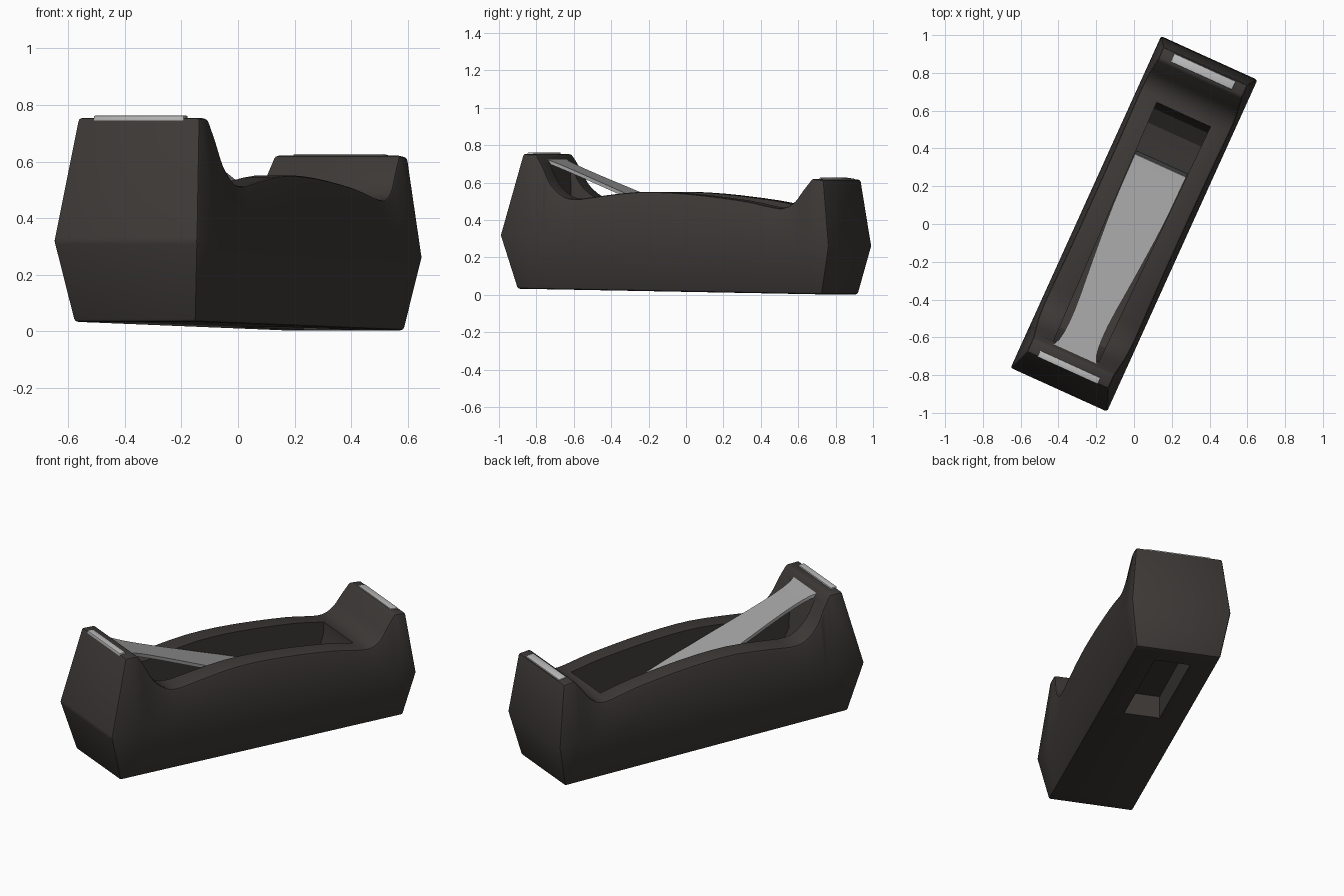
import bpy, bmesh, math

if "Cube" in bpy.data.objects:
    bpy.data.objects.remove(bpy.data.objects["Cube"])

TURN = math.radians(-24.4)   # the whole dispenser stands turned about z


def material(name, rgb):
    m = bpy.data.materials.new(name)
    m.diffuse_color = (*rgb, 1)
    m.use_nodes = True
    m.node_tree.nodes["Principled BSDF"].inputs["Base Color"].default_value = m.diffuse_color
    return m


def loft(name, rings, mat=None, caps=True):
    """Skin closed rings of points into one turned object."""
    bm = bmesh.new()
    vs = [[bm.verts.new(p) for p in r] for r in rings]
    n = len(rings[0])
    for a, b in zip(vs, vs[1:]):
        for i in range(n):
            j = (i + 1) % n
            bm.faces.new((a[i], a[j], b[j], b[i]))
    if caps:
        for r in (vs[0], vs[-1]):
            if n == 6:      # split the end face at the crease
                bm.faces.new((r[0], r[1], r[4], r[5]))
                bm.faces.new((r[1], r[2], r[3], r[4]))
            else:
                bm.faces.new(r)
    bmesh.ops.recalc_face_normals(bm, faces=bm.faces)
    me = bpy.data.meshes.new(name)
    bm.to_mesh(me)
    bm.free()
    ob = bpy.data.objects.new(name, me)
    bpy.context.collection.objects.link(ob)
    ob.rotation_euler.z = TURN
    if mat:
        me.materials.append(mat)
    return ob


def box(name, u, v0, v1, z0, z1, mat=None, tilt=0.0):
    return loft(name, [[(-u, v, z0 + t), (u, v, z0 + t), (u, v, z1 + t), (-u, v, z1 + t)]
                       for v, t in ((v0, 0), (v1, tilt))], mat)


def finish(ob, bevel=0.0, cutters=(), angle=30):
    if bevel:
        b = ob.modifiers.new("bevel", 'BEVEL')
        b.width, b.segments = bevel, 2
        b.limit_method, b.angle_limit = 'ANGLE', math.radians(25)
    for c in cutters:
        m = ob.modifiers.new("cut", 'BOOLEAN')
        m.operation, m.object, m.solver = 'DIFFERENCE', c, 'EXACT'
    bpy.ops.object.select_all(action='DESELECT')
    ob.select_set(True)
    bpy.context.view_layer.objects.active = ob
    bpy.ops.object.convert(target='MESH')
    bpy.ops.object.shade_smooth_by_angle(angle=math.radians(angle))
    for c in cutters:
        bpy.data.objects.remove(c)


def spline(pts, steps):
    out = []
    for i in range(len(pts) - 1):
        p = [pts[max(0, min(len(pts) - 1, i + k))] for k in (-1, 0, 1, 2)]
        for s in range(steps):
            t = s / steps
            out.append(tuple(0.5 * (2 * b + (c - a) * t + (2 * a - 5 * b + 4 * c - d) * t * t
                                    + (3 * b - a - 3 * c + d) * t ** 3)
                             for a, b, c, d in zip(*p)))
    return out + [pts[-1]]


dark = material("dark_plastic", (0.045, 0.04, 0.037))
grey = material("grey_metal", (0.36, 0.36, 0.36))
pale = material("pale_metal", (0.5, 0.5, 0.5))

# Body: six-sided section with a mid-height crease, following the curved rim
rim = spline([(-0.775, 0.752), (-0.735, 0.69), (-0.68, 0.59), (-0.60, 0.525), (-0.52, 0.513),
              (-0.44, 0.522), (-0.17, 0.55), (0.11, 0.542), (0.44, 0.505), (0.63, 0.468),
              (0.70, 0.468), (0.755, 0.50), (0.80, 0.56), (0.85, 0.622)], 3)


def section(vb, vc, vt, zt):
    zb, zc = 0.018 - 0.017 * vb, 0.29 - 0.03 * vc
    ut = 0.28 - 0.1 * (zt - zc)
    return [(-0.237, vb, zb), (-0.28, vc, zc), (-ut, vt, zt),
            (ut, vt, zt), (0.28, vc, zc), (0.237, vb, zb)]


body = loft("body", [section(-0.885, -0.965, -0.85, 0.755)]
            + [section(v, v, v, z) for v, z in rim]
            + [section(0.905, 0.965, 0.918, 0.615)], dark)

# Roll well, with a rounded floor, and the pocket underneath
well = [(-0.75, 1), (-0.73, 0.42), (-0.66, 0.29), (-0.54, 0.22), (-0.4, 0.2),
        (0.4, 0.2), (0.52, 0.22), (0.6, 0.29), (0.635, 0.4), (0.645, 1)]
well_cutter = loft("well_cutter", [[(s * (0.145 + 0.018 * v), v, z) for v, z in well]
                                   for s in (-1, 1)])
pocket_cutter = box("pocket_cutter", 0.1, 0.16, 0.78, -0.2, 0.15)
for c in (well_cutter, pocket_cutter):
    c.hide_render = True
finish(body, 0.012, (well_cutter, pocket_cutter))

# Sloping tape plate: flared at the front ledge, turned-up lip at the low end
plate = spline([(-0.835, 0.755, 0.17), (-0.79, 0.737, 0.155), (-0.72, 0.708, 0.108),
                (-0.55, 0.64, 0.098), (-0.25, 0.522, 0.122), (0.05, 0.405, 0.143),
                (0.31, 0.303, 0.148), (0.345, 0.302, 0.148), (0.36, 0.33, 0.148)], 3)
tape_plate = loft("tape_plate", [[(-u, v, z), (u, v, z), (u, v, z - 0.02), (-u, v, z - 0.02)]
                                 for v, z, u in plate], grey)
finish(tape_plate)

# Cutting strip on the front ledge and inlay on the rear ledge
finish(box("front_strip", 0.175, -0.852, -0.815, 0.735, 0.762, pale), 0.004)
finish(box("rear_strip", 0.178, 0.862, 0.91, 0.605, 0.627, pale, -0.006), 0.004)
